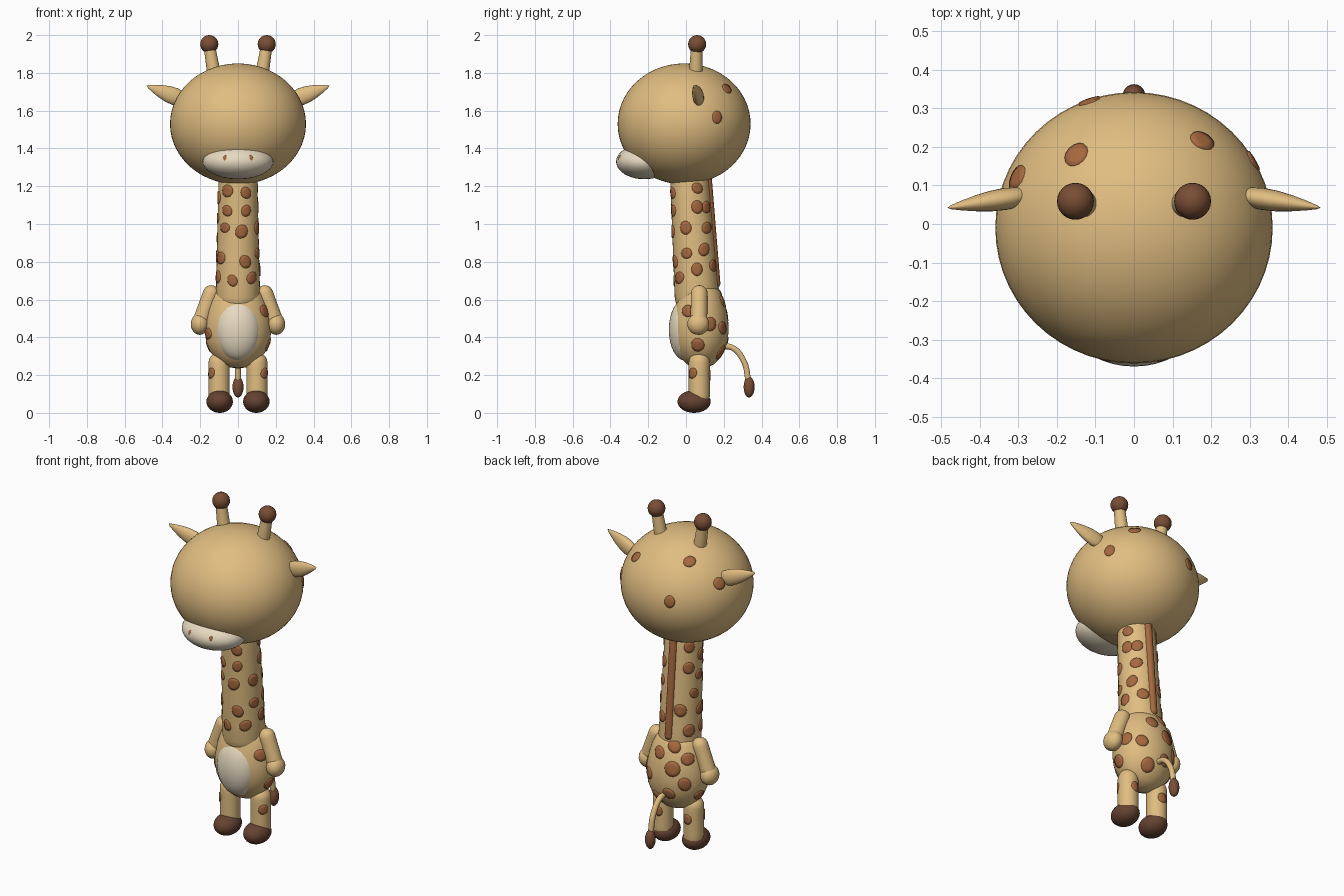
import bpy, bmesh, math, random
from mathutils import Vector, Matrix
from mathutils.bvhtree import BVHTree

if "Cube" in bpy.data.objects:
    bpy.data.objects.remove(bpy.data.objects["Cube"])

random.seed(4)


def material(name, rgb):
    m = bpy.data.materials.new(name)
    m.diffuse_color = (*rgb, 1)
    m.use_nodes = True
    m.node_tree.nodes["Principled BSDF"].inputs["Base Color"].default_value = m.diffuse_color
    return m


TAN = material("tan", (0.75, 0.51, 0.22))
RUST = material("rust_brown", (0.38, 0.14, 0.05))
DARK = material("dark_brown", (0.13, 0.055, 0.03))
HORN = material("horn_brown", (0.19, 0.075, 0.035))
CREAM = material("cream", (0.80, 0.70, 0.53))


def finish(name, bm, mat):
    me = bpy.data.meshes.new(name)
    bm.to_mesh(me)
    bm.free()
    for p in me.polygons:
        p.use_smooth = True
    me.materials.append(mat)
    ob = bpy.data.objects.new(name, me)
    bpy.context.collection.objects.link(ob)
    return ob


def ball(name, loc, radii, mat, seg=32):
    bm = bmesh.new()
    bmesh.ops.create_uvsphere(bm, u_segments=seg, v_segments=seg // 2, radius=1,
                              matrix=Matrix.Translation(loc) @ Matrix.Diagonal((*radii, 1)))
    return finish(name, bm, mat)


def lathe(name, profile, matrix, mat, seg=36):
    """Turn (radius, height) points around local z, then place with matrix."""
    bm = bmesh.new()
    rings = [[bm.verts.new((r * math.cos(k * math.tau / seg), r * math.sin(k * math.tau / seg), z))
              for k in range(seg)] for r, z in profile]
    for a, b in zip(rings, rings[1:]):
        for k in range(seg):
            j = (k + 1) % seg
            bm.faces.new((a[k], a[j], b[j], b[k]))
    bmesh.ops.remove_doubles(bm, verts=bm.verts, dist=1e-5)
    bmesh.ops.recalc_face_normals(bm, faces=bm.faces)
    bm.transform(matrix)
    return finish(name, bm, mat)


def along(a, b):
    """Matrix with origin at a and local z pointing to b."""
    d = Vector(b) - Vector(a)
    return Matrix.Translation(a) @ d.to_track_quat('Z', 'Y').to_matrix().to_4x4()


def capsule(name, a, b, ra, rb, mat):
    length = (Vector(b) - Vector(a)).length
    q = [i * math.pi / 12 for i in range(7)]
    prof = [(ra * math.sin(t), -ra * math.cos(t)) for t in q]
    prof += [(ra + (rb - ra) * t / 6, length * t / 6) for t in range(1, 6)]
    prof += [(rb * math.cos(t), length + rb * math.sin(t)) for t in q]
    return lathe(name, prof, along(a, b), mat)


def spots(name, target, marks, mat=RUST):
    """Thin patches wrapped on the target; marks are (origin, direction, radius)."""
    src = bmesh.new()
    src.from_mesh(target.data)
    tree = BVHTree.FromBMesh(src)
    bm = bmesh.new()
    n = 14
    for origin, direction, rad in marks:
        hit, nor, _, _ = tree.ray_cast(Vector(origin), Vector(direction).normalized())
        if hit is None:
            continue
        u = nor.orthogonal().normalized()
        turn = Matrix.Rotation(random.uniform(0, math.pi), 3, nor)
        u = turn @ u
        v = nor.cross(u)
        stretch = random.uniform(0.8, 0.98)
        centre = bm.verts.new(hit + nor * 0.005)
        rings = []
        for frac, lift in ((0.5, 0.005), (0.95, 0.004), (1.0, -0.003)):
            ring = []
            for k in range(n):
                t = k * math.tau / n
                p = hit + (u * math.cos(t) + v * math.sin(t) * stretch) * rad * frac
                co, no, _, _ = tree.find_nearest(p)
                ring.append(bm.verts.new(co + no * lift))
            rings.append(ring)
        for k in range(n):
            j = (k + 1) % n
            bm.faces.new((centre, rings[0][k], rings[0][j]))
            for a, b in zip(rings, rings[1:]):
                bm.faces.new((a[k], b[k], b[j], a[j]))
    src.free()
    return finish(name, bm, mat)


def ring_marks(axis, data, rad):
    """Marks from (degrees, height) around a vertical axis; axis maps z to (x, y)."""
    return [((*axis(z), z), (math.cos(math.radians(a)), math.sin(math.radians(a)), 0),
             rad * random.uniform(0.88, 1.08)) for a, z in data]


# Head and muzzle
HC = Vector((0, -0.01, 1.53))
head = ball("head", HC, (0.36, 0.352, 0.32), TAN, 56)
ball("muzzle", (0, -0.22, 1.33), (0.187, 0.15, 0.093), CREAM, 40)
head_pts = [(0.31, 0.165, 1.565), (0.18, 0.22, 1.72), (-0.15, 0.18, 1.763),
            (-0.30, 0.12, 1.65), (-0.12, 0.33, 1.57)]
spots("head_spots", head, [(HC, Vector(p) - HC, 0.036) for p in head_pts])

# Neck and mane
neck = capsule("neck", (0, 0.057, 0.62), (0, 0.018, 1.25), 0.117, 0.102, TAN)
capsule("mane", (0, 0.158, 0.685), (0, 0.112, 1.25), 0.024, 0.024, RUST)
neck_data = [(-123, 1.175), (-66, 1.165), (-123, 1.07), (-66, 1.07), (-130, 0.98), (-80, 0.96),
             (-145, 0.82), (-70, 0.80), (-50, 0.715), (-105, 0.70), (22, 1.19), (18, 1.09),
             (-20, 0.98), (45, 0.98), (30, 0.865), (-21, 0.845), (5, 0.76), (60, 0.78),
             (50, 1.09), (142, 1.20), (142, 1.08), (162, 0.93), (122, 0.84), (149, 0.72),
             (190, 1.14), (182, 1.03), (188, 0.83), (200, 0.72)]
spots("neck_spots", neck,
      ring_marks(lambda z: (0, 0.057 - 0.062 * (z - 0.62)), neck_data, 0.036))

# Body and belly
body_prof = [(0, 0.235), (0.045, 0.241), (0.085, 0.258), (0.122, 0.29), (0.15, 0.33),
             (0.168, 0.375), (0.176, 0.43), (0.174, 0.48), (0.163, 0.54), (0.147, 0.59),
             (0.125, 0.64), (0.09, 0.68), (0, 0.70)]
body = lathe("body", body_prof,
             Matrix.Translation((0, 0.076, 0)) @ Matrix.Diagonal((1, 0.85, 1, 1)), TAN, 48)
ball("belly", (0, -0.005, 0.44), (0.12, 0.086, 0.163), CREAM)
body_data = [(-25, 0.54), (48, 0.45), (-5, 0.36), (18, 0.47), (62, 0.32), (115, 0.64),
             (147, 0.575), (73, 0.59), (113, 0.52), (138, 0.435), (105, 0.37), (200, 0.42),
             (183, 0.55), (172, 0.35)]
spots("body_spots", body, ring_marks(lambda z: (0, 0.076), body_data, 0.043))

# Paired parts
for s, side in ((1, "right"), (-1, "left")):
    ball(f"nostril_{side}", (s * 0.066, -0.347, 1.343), (0.015, 0.012, 0.022), RUST, 16)
    # Horns
    capsule(f"horn_{side}", (s * 0.128, 0.052, 1.80), (s * 0.152, 0.057, 1.945),
            0.036, 0.03, TAN)
    ball(f"horn_knob_{side}", (s * 0.152, 0.059, 1.952), (0.048,) * 3, HORN, 24)
    # Ears
    ear_prof = [(0, 0), (0.028, 0.008), (0.041, 0.035), (0.046, 0.07), (0.043, 0.11),
                (0.034, 0.15), (0.021, 0.19), (0.009, 0.22), (0, 0.232)]
    lathe(f"ear_{side}", ear_prof,
          along((s * 0.27, 0.075, 1.65), (s * 0.484, 0.042, 1.732))
          @ Matrix.Diagonal((0.62, 1, 1, 1)), TAN, 24)
    # Arms and hands
    capsule(f"arm_{side}", (s * 0.142, 0.07, 0.632), (s * 0.196, 0.068, 0.485),
            0.044, 0.044, TAN)
    ball(f"hand_{side}", (s * 0.202, 0.065, 0.47), (0.048, 0.058, 0.057), TAN, 24)
    # Legs and feet
    leg = capsule(f"leg_{side}", (s * 0.1, 0.07, 0.085), (s * 0.1, 0.07, 0.265),
                  0.056, 0.056, TAN)
    angles = [(-40, 0.21), (95, 0.2)] if s > 0 else [(220, 0.21), (85, 0.2)]
    spots(f"leg_spots_{side}", leg, ring_marks(lambda z: (s * 0.1, 0.07), angles, 0.03))
    ball(f"foot_{side}", (s * 0.097, 0.043, 0.06), (0.07, 0.088, 0.06), DARK)

# Tail
curve = bpy.data.curves.new("tail", 'CURVE')
curve.dimensions = '3D'
curve.bevel_depth = 0.016
curve.bevel_resolution = 3
curve.use_fill_caps = True
spline = curve.splines.new('BEZIER')
path = [(0.18, 0.352), (0.245, 0.345), (0.305, 0.275), (0.332, 0.16)]
spline.bezier_points.add(len(path) - 1)
for bp, (y, z) in zip(spline.bezier_points, path):
    bp.co = (0, y, z)
    bp.handle_left_type = bp.handle_right_type = 'AUTO'
curve.materials.append(TAN)
bpy.context.collection.objects.link(bpy.data.objects.new("tail", curve))
ball("tail_tuft", (0, 0.334, 0.137), (0.029, 0.029, 0.056), HORN, 20)
